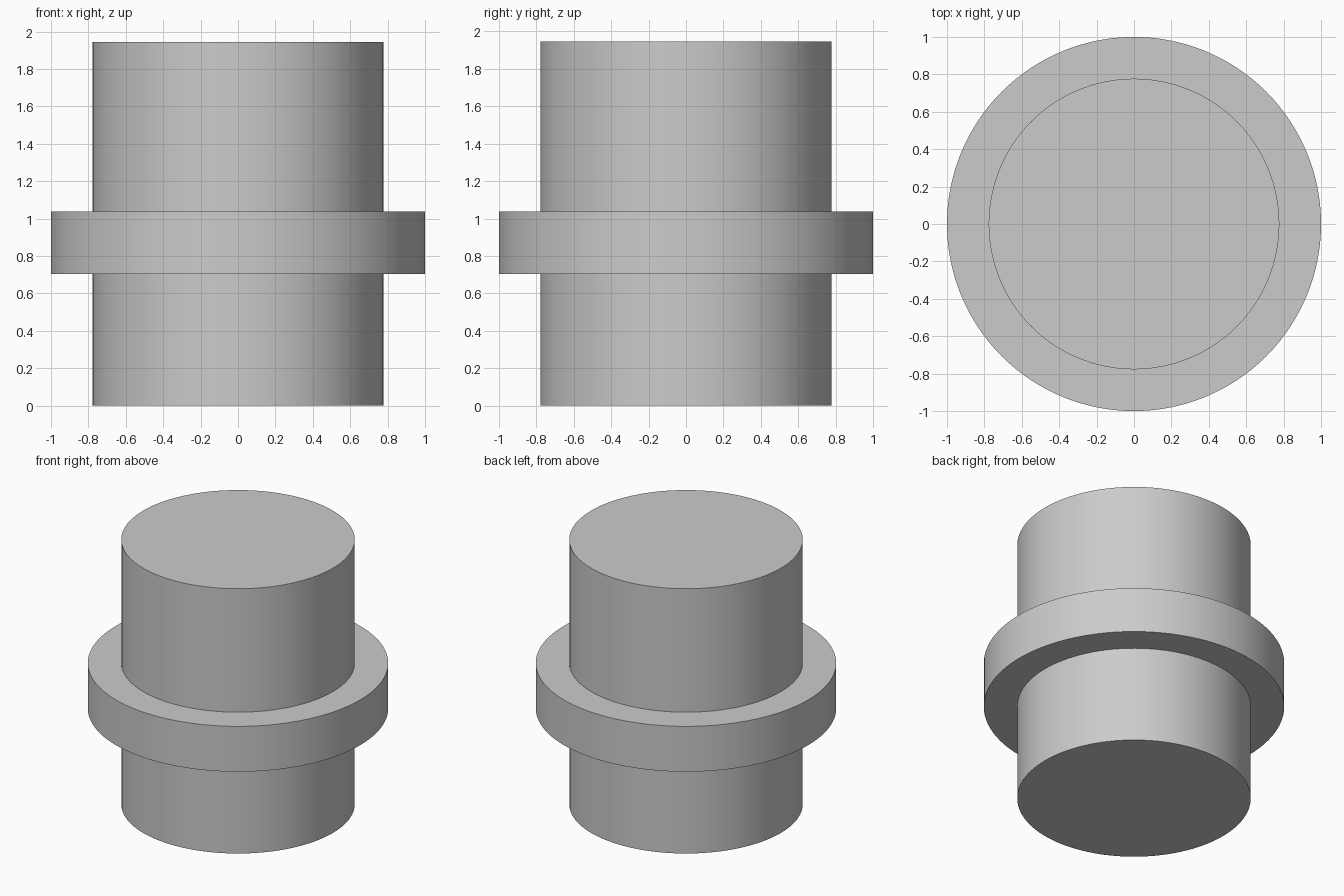
import bpy
import bmesh
import math
from mathutils import Matrix, Vector

cube = bpy.data.objects.get("Cube")
if cube:
    bpy.data.objects.remove(cube, do_unlink=True)

SEGMENTS = 128
BODY_R, COLLAR_R = 0.777, 1.0
COLLAR_LOW, COLLAR_HIGH, HEIGHT = 0.705, 1.038, 1.945

# Single grey material
grey = bpy.data.materials.new("plain_grey")
grey.use_nodes = True
colour = (0.6, 0.6, 0.6, 1.0)
grey.diffuse_color = colour
grey.node_tree.nodes["Principled BSDF"].inputs["Base Color"].default_value = colour


def ring(bm, radius, z):
    step = 2 * math.pi / SEGMENTS
    return [bm.verts.new((radius * math.cos(i * step), radius * math.sin(i * step), z))
            for i in range(SEGMENTS)]


# Stepped profile turned around the z axis: lower body, collar, upper body
profile = [(BODY_R, 0), (BODY_R, COLLAR_LOW), (COLLAR_R, COLLAR_LOW),
           (COLLAR_R, COLLAR_HIGH), (BODY_R, COLLAR_HIGH), (BODY_R, HEIGHT)]
bm = bmesh.new()
rings = [ring(bm, r, z) for r, z in profile]
for low, high in zip(rings, rings[1:]):
    for i in range(SEGMENTS):
        j = (i + 1) % SEGMENTS
        bm.faces.new((low[i], low[j], high[j], high[i]))

# Flat end caps
bm.faces.new(rings[0][::-1])
bm.faces.new(rings[-1])

mesh = bpy.data.meshes.new("collared_cylinder")
bm.to_mesh(mesh)
bm.free()
mesh.materials.append(grey)
body = bpy.data.objects.new("collared_cylinder", mesh)
bpy.context.collection.objects.link(body)

# Smooth walls with crisp rims
bpy.ops.object.select_all(action="DESELECT")
body.select_set(True)
bpy.context.view_layer.objects.active = body
bpy.ops.object.shade_smooth_by_angle(angle=math.radians(30))
